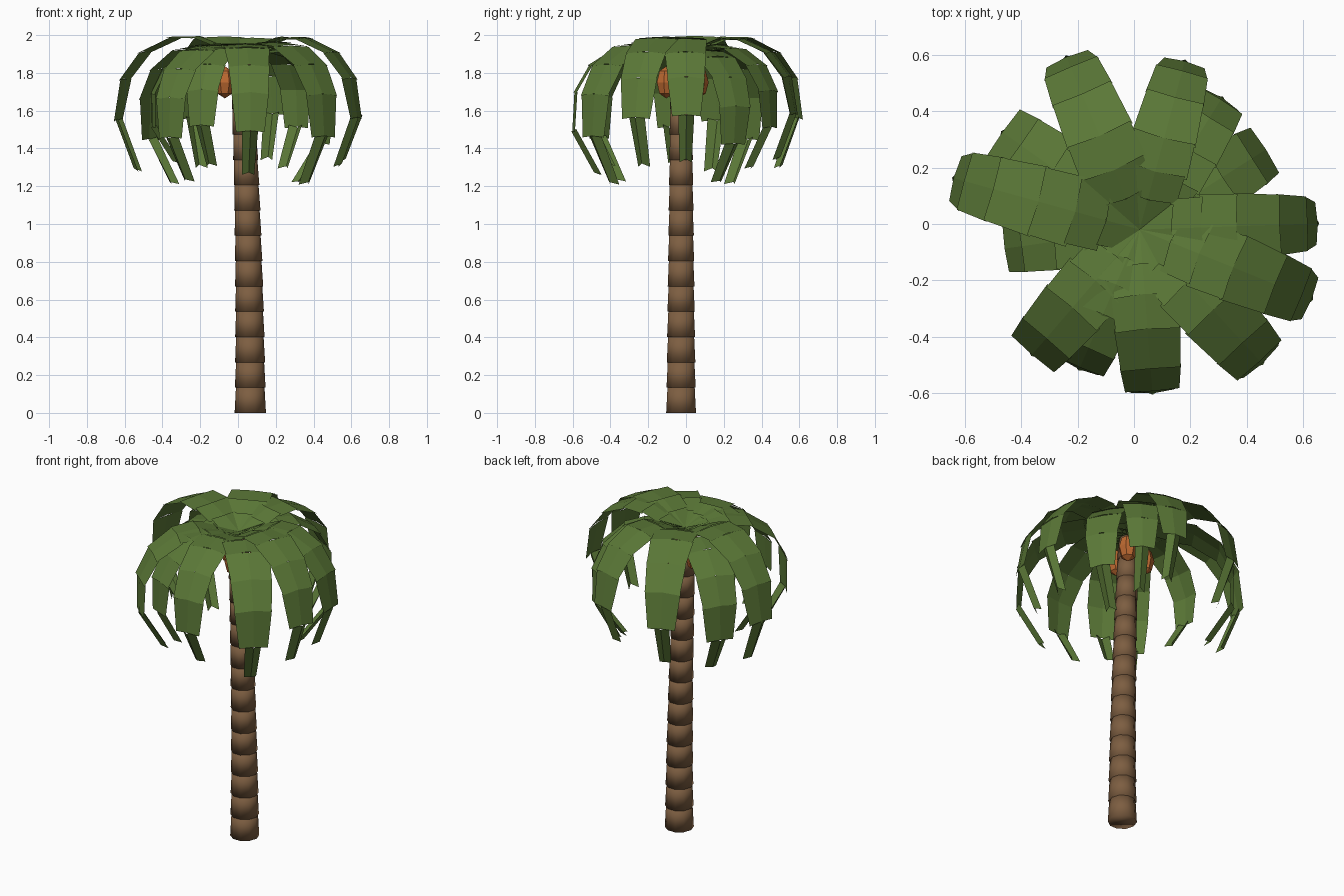
import bpy, bmesh, math
from mathutils import Vector

if "Cube" in bpy.data.objects:
    bpy.data.objects.remove(bpy.data.objects["Cube"])


def material(name, rgb):
    m = bpy.data.materials.new(name)
    m.diffuse_color = (*rgb, 1)
    m.use_nodes = True
    m.node_tree.nodes["Principled BSDF"].inputs["Base Color"].default_value = m.diffuse_color
    return m


BARK = material("bark brown", (0.205, 0.112, 0.053))
LEAF = material("leaf green", (0.104, 0.188, 0.038))
NUT = material("nut orange", (0.50, 0.14, 0.03))


def finish(bm, name, mat, smooth=False):
    mesh = bpy.data.meshes.new(name)
    bm.to_mesh(mesh)
    bm.free()
    mesh.materials.append(mat)
    for p in mesh.polygons:
        p.use_smooth = smooth
    ob = bpy.data.objects.new(name, mesh)
    bpy.context.collection.objects.link(ob)
    return ob


# Trunk: stacked flared rings that taper and lean slightly
SEGMENTS, STEP, SIDES = 14, 0.134, 10


def trunk_centre(z):
    return Vector((0.065 - 0.0135 * z ** 2, -0.026, z))


bm = bmesh.new()
for i in range(SEGMENTS):
    r = 0.083 - 0.0017 * i
    rings = []
    for z, rad in ((i * STEP, r), ((i + 1) * STEP + 0.004, r * 0.91)):
        c = trunk_centre(z)
        rings.append([bm.verts.new(c + Vector((rad * math.cos(math.tau * k / SIDES),
                                               rad * math.sin(math.tau * k / SIDES), 0)))
                      for k in range(SIDES)])
    lo, hi = rings
    for k in range(SIDES):
        n = (k + 1) % SIDES
        bm.faces.new((lo[k], lo[n], hi[n], hi[k]))
    bm.faces.new(lo[::-1])
    bm.faces.new(hi)
finish(bm, "trunk", BARK, smooth=True)

# Frond: one arch of creased plates, scaled and tilted down per frond
CROWN = Vector((0.02, -0.02, 1.893))
ARCH = [(-0.01, 0.0), (0.13, 0.06), (0.24, 0.095), (0.37, 0.09),
        (0.528, 0.01), (0.627, -0.13), (0.66, -0.34), (0.55, -0.60)]
# Half widths at the start and end of each plate
WIDTHS = [(0.08, 0.09), (0.11, 0.115), (0.125, 0.12), (0.125, 0.112),
          (0.115, 0.102), (0.105, 0.08), (0.045, 0.034)]


def frond(index, azimuth, scale, tilt):
    bm = bmesh.new()
    a, t = math.radians(azimuth), math.radians(tilt)
    out = Vector((math.cos(a), math.sin(a), 0))
    side = Vector((-math.sin(a), math.cos(a), 0))
    up = Vector((0, 0, 1))
    pts = [CROWN + scale * (out * (r * math.cos(t) + z * math.sin(t))
                            + up * (z * math.cos(t) - r * math.sin(t)))
           for r, z in ARCH]
    for i, (w0, w1) in enumerate(WIDTHS):
        tip = i == len(WIDTHS) - 1
        d = (pts[i + 1] - pts[i]).normalized()
        normal = d.cross(side)
        fold = normal * (0.013 if tip else 0.004)
        notch = d * (0.03 if tip else 0.008)
        p0 = pts[i] - normal * 0.004 - d * 0.01
        p1 = pts[i + 1] + normal * 0.004
        rows = []
        for p, w, cut in ((p0, w0, Vector()), (p1, w1, notch)):
            w *= scale
            rows.append([bm.verts.new(p - side * w - fold),
                         bm.verts.new(p + fold - cut),
                         bm.verts.new(p + side * w - fold)])
        for k in (0, 1):
            f = bm.faces.new((rows[0][k], rows[1][k], rows[1][k + 1], rows[0][k + 1]))
            f.normal_update()
            if f.normal.dot(normal) < 0:
                f.normal_flip()
    finish(bm, f"frond_{index}", LEAF)


# (azimuth, scale, tilt)
FRONDS = [(164.5, 1.03, 0), (113, 1.0, 0), (75, 0.93, 0), (2, 0.95, 0),
          (-22, 0.99, 0), (-47.5, 1.04, 7), (-85.5, 0.95, 8), (-130.7, 0.98, 10),
          (144.6, 1.0, 10), (-172, 0.82, 12), (-113.4, 0.88, 8),
          (32.4, 0.93, 16), (58, 0.9, 8)]
for i, spec in enumerate(FRONDS, 1):
    frond(i, *spec)

# Nuts: faceted egg shapes hanging around the trunk top
for i, (x, y) in enumerate(((0.04, -0.105), (0.10, 0.065), (-0.07, 0.012)), 1):
    bm = bmesh.new()
    bmesh.ops.create_uvsphere(bm, u_segments=7, v_segments=4, radius=1)
    for v in bm.verts:
        v.co = Vector((x + v.co.x * 0.055, y + v.co.y * 0.055, 1.75 + v.co.z * 0.085))
    finish(bm, f"nut_{i}", NUT)
